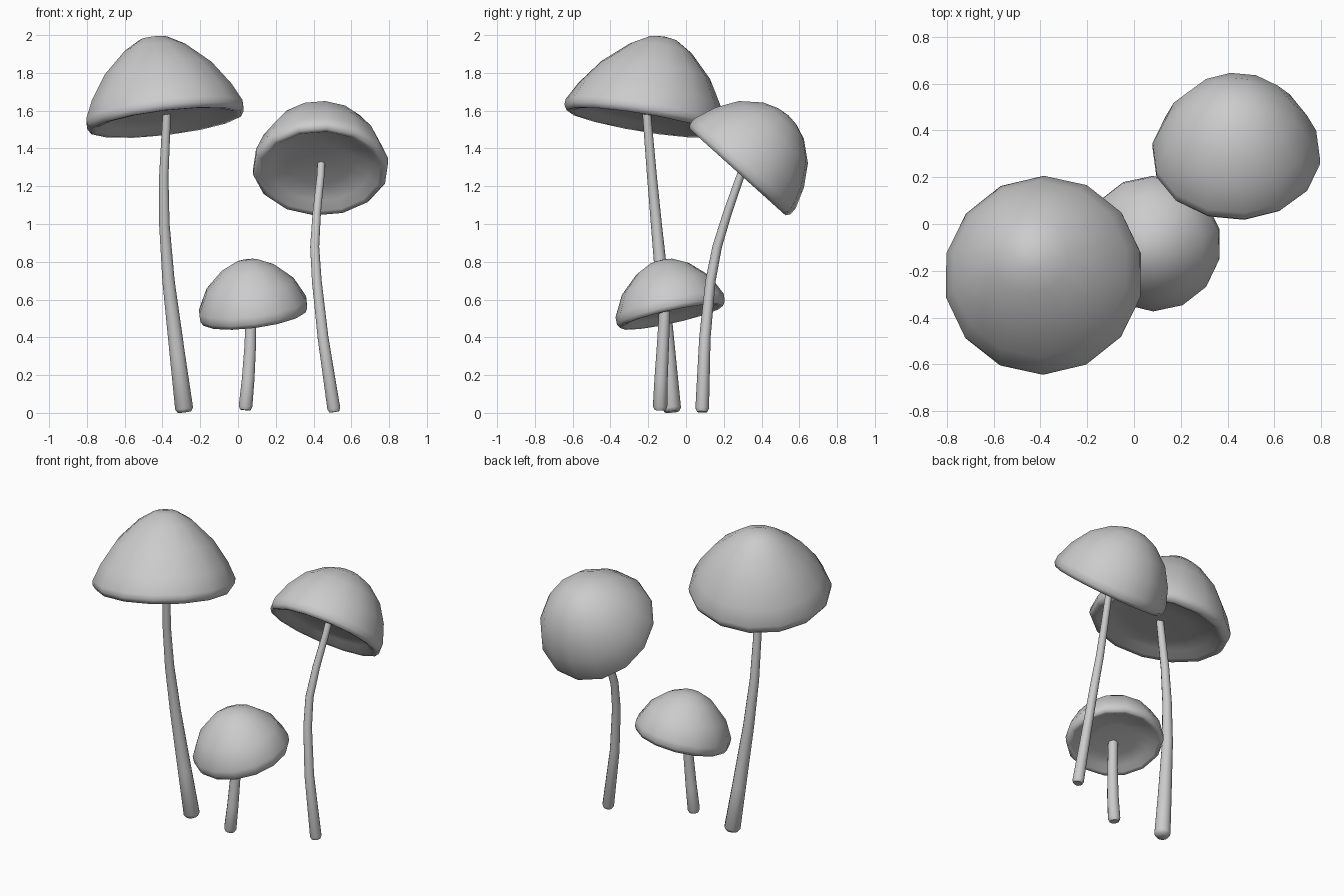
import bpy, bmesh, math
from mathutils import Vector

if "Cube" in bpy.data.objects:
    bpy.data.objects.remove(bpy.data.objects["Cube"])

CAP_SIDES, STEM_SIDES = 14, 10


def finish(bm, name, sharp_angle):
    bmesh.ops.recalc_face_normals(bm, faces=bm.faces)
    mesh = bpy.data.meshes.new(name)
    bm.to_mesh(mesh)
    bm.free()
    obj = bpy.data.objects.new(name, mesh)
    bpy.context.collection.objects.link(obj)
    bpy.context.view_layer.objects.active = obj
    obj.select_set(True)
    bpy.ops.object.shade_smooth_by_angle(angle=math.radians(sharp_angle))
    obj.select_set(False)


def ring(bm, center, axis, radius, sides, spin=0.0):
    """Circle of vertices perpendicular to axis."""
    q = Vector((0, 0, 1)).rotation_difference(Vector(axis))
    angles = [math.pi / 2 + spin + math.tau * i / sides for i in range(sides)]
    return [bm.verts.new(Vector(center) + q @ Vector((radius * math.cos(a), radius * math.sin(a), 0)))
            for a in angles]


def bridge(bm, a, b):
    n = len(a)
    for i in range(n):
        bm.faces.new((a[i], a[(i + 1) % n], b[(i + 1) % n], b[i]))


def fan(bm, loop, tip):
    v = bm.verts.new(tip)
    for i in range(len(loop)):
        bm.faces.new((loop[i], loop[(i + 1) % len(loop)], v))


def cap(name, center, normal, outer, apex, hollow, spin=0.0, skew=(0, 0, 0)):
    """Tilted, slightly skewed dome with a rolled lip and a shallow hollow underside."""
    bm = bmesh.new()
    c, n = Vector(center), Vector(normal).normalized()
    lean = n + Vector(skew) / apex
    rim = outer[0][0]
    under = [(rim * 0.45, hollow), (rim * 0.75, hollow * 0.5),
             (rim * 0.88, -0.018), (rim * 0.955, -0.022)]
    loops = [ring(bm, c + lean * h, n, r, CAP_SIDES, spin) for r, h in under + outer]
    for a, b in zip(loops, loops[1:]):
        bridge(bm, a, b)
    fan(bm, loops[0], c + lean * hollow)
    fan(bm, loops[-1], c + lean * apex)
    finish(bm, name, 180)


def stem(name, path):
    """Tapered tube through (x, y, z, radius) points, with a rounded foot."""
    bm = bmesh.new()
    pts = [Vector(p[:3]) for p in path]
    loops = []
    for i, p in enumerate(pts):
        axis = (pts[min(i + 1, len(pts) - 1)] - pts[max(i - 1, 0)]).normalized()
        if i == 0:
            loops.append(ring(bm, p, axis, path[0][3] * 0.75, STEM_SIDES))
            p = p + axis * 0.02
        loops.append(ring(bm, p, axis, path[i][3], STEM_SIDES))
    for a, b in zip(loops, loops[1:]):
        bridge(bm, a, b)
    bm.faces.new(loops[0])
    bm.faces.new(loops[-1])
    finish(bm, name, 60)


# Tall mushroom
cap("tall_cap", (-0.384, -0.224, 1.558), (-0.12, 0.165, 1),
    [(0.427, 0.005), (0.427, 0.035), (0.382, 0.13), (0.292, 0.262), (0.165, 0.38), (0.075, 0.432)],
    0.444, 0.02, 0.0, (-0.012, 0.035, 0))
stem("tall_stem", [(-0.283, -0.075, 0.005, 0.05), (-0.32, -0.097, 0.3, 0.043),
                   (-0.368, -0.128, 0.7, 0.034), (-0.39, -0.157, 1.0, 0.029),
                   (-0.393, -0.18, 1.25, 0.026), (-0.378, -0.206, 1.56, 0.023),
                   (-0.378, -0.208, 1.6, 0.023)])

# Drooping mushroom
cap("drooping_cap", (0.437, 0.287, 1.291), (0, 0.67, 0.745),
    [(0.36, 0.0), (0.36, 0.04), (0.318, 0.153), (0.247, 0.263), (0.145, 0.344), (0.065, 0.374)],
    0.382, 0.035, 0.1)
stem("drooping_stem", [(0.51, 0.085, 0.005, 0.036), (0.45, 0.1, 0.4, 0.03),
                       (0.417, 0.13, 0.7, 0.027), (0.406, 0.165, 0.88, 0.025),
                       (0.417, 0.22, 1.06, 0.023), (0.438, 0.29, 1.26, 0.021),
                       (0.442, 0.33, 1.36, 0.021)])

# Small mushroom
cap("small_cap", (0.083, -0.08, 0.53), (-0.13, -0.22, 1),
    [(0.292, 0.0), (0.293, 0.04), (0.238, 0.15), (0.143, 0.24), (0.065, 0.279)],
    0.289, 0.01, 0.0, (0, 0.01, 0))
stem("small_stem", [(0.038, -0.138, 0.015, 0.038), (0.054, -0.132, 0.18, 0.035),
                    (0.065, -0.122, 0.36, 0.032), (0.068, -0.115, 0.5, 0.03),
                    (0.068, -0.113, 0.57, 0.03)])
